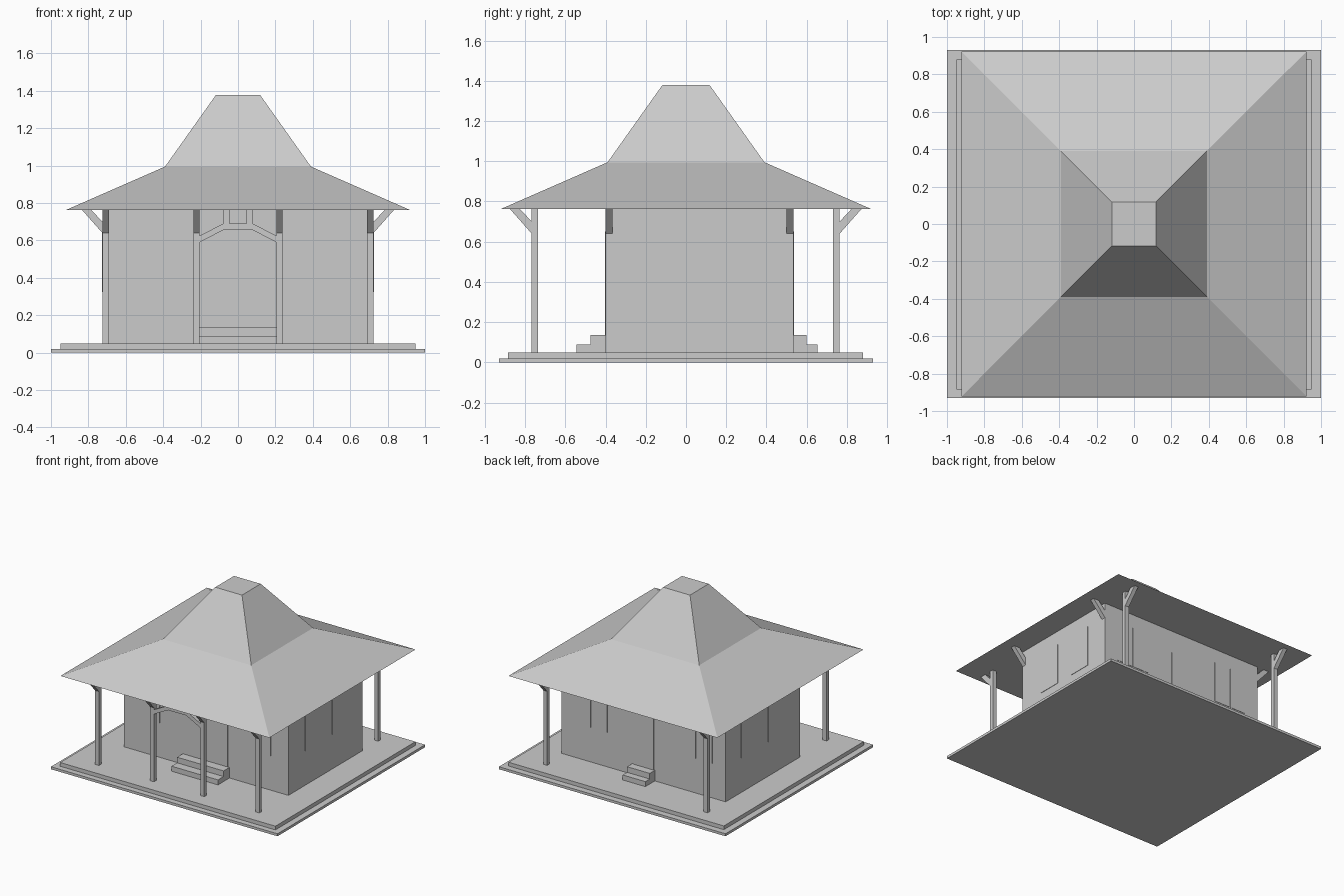
import bpy, bmesh

if "Cube" in bpy.data.objects:
    bpy.data.objects.remove(bpy.data.objects["Cube"])

grey = bpy.data.materials.new("plain grey")
grey.diffuse_color = (0.6, 0.6, 0.6, 1)
grey.use_nodes = True
grey.node_tree.nodes["Principled BSDF"].inputs["Base Color"].default_value = grey.diffuse_color


def finish(name, bm):
    bmesh.ops.recalc_face_normals(bm, faces=bm.faces)
    me = bpy.data.meshes.new(name)
    bm.to_mesh(me)
    bm.free()
    me.materials.append(grey)
    ob = bpy.data.objects.new(name, me)
    bpy.context.collection.objects.link(ob)
    return ob


def box(name, x0, x1, y0, y1, z0, z1):
    bm = bmesh.new()
    bmesh.ops.create_cube(bm, size=1)
    for v in bm.verts:
        v.co = (x1 if v.co.x > 0 else x0, y1 if v.co.y > 0 else y0, z1 if v.co.z > 0 else z0)
    return finish(name, bm)


def prism(name, profile, axis, a, b):
    """Extrude a (horizontal, z) profile along axis x or y from a to b."""
    bm = bmesh.new()
    place = (lambda h, z, t: (t, h, z)) if axis == "x" else (lambda h, z, t: (h, t, z))
    lo = [bm.verts.new(place(h, z, a)) for h, z in profile]
    hi = [bm.verts.new(place(h, z, b)) for h, z in profile]
    bm.faces.new(lo)
    bm.faces.new(hi)
    n = len(lo)
    for i in range(n):
        j = (i + 1) % n
        bm.faces.new((lo[i], lo[j], hi[j], hi[i]))
    return finish(name, bm)


EAVE = 0.762
WX, WF, WB = 0.725, -0.40, 0.535      # wall half width, front and back

# stepped platform
box("platform_lower", -1, 1, -0.93, 0.93, 0, 0.02)
box("platform_upper", -0.95, 0.95, -0.885, 0.88, 0.02, 0.05)

# house body
box("walls", -WX, WX, WF, WB, 0.05, EAVE)

# two-pitch roof with flat top
bm = bmesh.new()
rings = [[bm.verts.new((sx * r, sy * r, z)) for sx, sy in ((-1, -1), (1, -1), (1, 1), (-1, 1))]
         for r, z in ((0.922, EAVE), (0.39, 0.995), (0.118, 1.378))]
for lo, hi in zip(rings, rings[1:]):
    for i in range(4):
        j = (i + 1) % 4
        bm.faces.new((lo[i], lo[j], hi[j], hi[i]))
bm.faces.new(rings[0])
bm.faces.new(rings[-1])
finish("roof", bm)


# diagonal brace, sloping up and outward from a face at h in direction d
def brace(name, axis, h, d, a, b):
    prism(name, [(h, 0.64), (h + d * 0.108, EAVE), (h + d * 0.058, EAVE), (h, 0.70)], axis, a, b)


# posts with their braces: four in front, two behind
for x in (-0.708, -0.222, 0.222, 0.708):
    box("front_post", x - 0.017, x + 0.017, -0.767, -0.737, 0.05, EAVE)
    brace("front_post_brace", "x", -0.767, -1, x - 0.017, x + 0.017)
for x in (-0.708, 0.708):
    box("back_post", x - 0.017, x + 0.017, 0.732, 0.764, 0.05, EAVE)
    brace("back_post_brace", "x", 0.764, 1, x - 0.017, x + 0.017)

# wall corner braces on both sides
for d in (-1, 1):
    for y in (WF, WB - 0.035):
        brace("wall_brace", "y", d * WX, d, y, y + 0.035)

# arched lintel between the inner front posts
lintel = [(-0.205, 0.59), (-0.08, 0.655), (0.08, 0.655), (0.205, 0.59),
          (0.205, 0.625), (0.08, 0.69), (-0.08, 0.69), (-0.205, 0.625)]
prism("entry_lintel", lintel, "y", -0.767, -0.737)
for s in (-1, 1):
    box("lintel_strut", s * 0.062 - 0.016, s * 0.062 + 0.016, -0.767, -0.737, 0.69, EAVE)

# front and back steps
box("front_step_top", -0.205, 0.205, -0.475, WF, 0.05, 0.135)
box("front_step_bottom", -0.205, 0.205, -0.545, -0.475, 0.05, 0.09)
box("back_step_top", -0.1, 0.1, WB, 0.60, 0.05, 0.135)
box("back_step_bottom", -0.1, 0.1, 0.60, 0.655, 0.05, 0.09)

# doors and windows as thin plates
T = 0.003
box("front_door", -0.19, 0.19, WF - T, WF, 0.135, 0.62)
box("back_door", -0.09, 0.09, WB, WB + T, 0.135, 0.58)
for s in (-1, 1):
    box("front_window", s * 0.49 - 0.08, s * 0.49 + 0.08, WF - T, WF, 0.325, 0.65)
    for c in (0.39, 0.537):
        box("back_window", s * c - 0.071, s * c + 0.071, WB, WB + T, 0.325, 0.65)
    for y0, y1 in ((-0.19, 0.0), (0.15, 0.34)):
        box("side_window", min(s * WX, s * (WX + T)), max(s * WX, s * (WX + T)), y0, y1, 0.325, 0.65)
